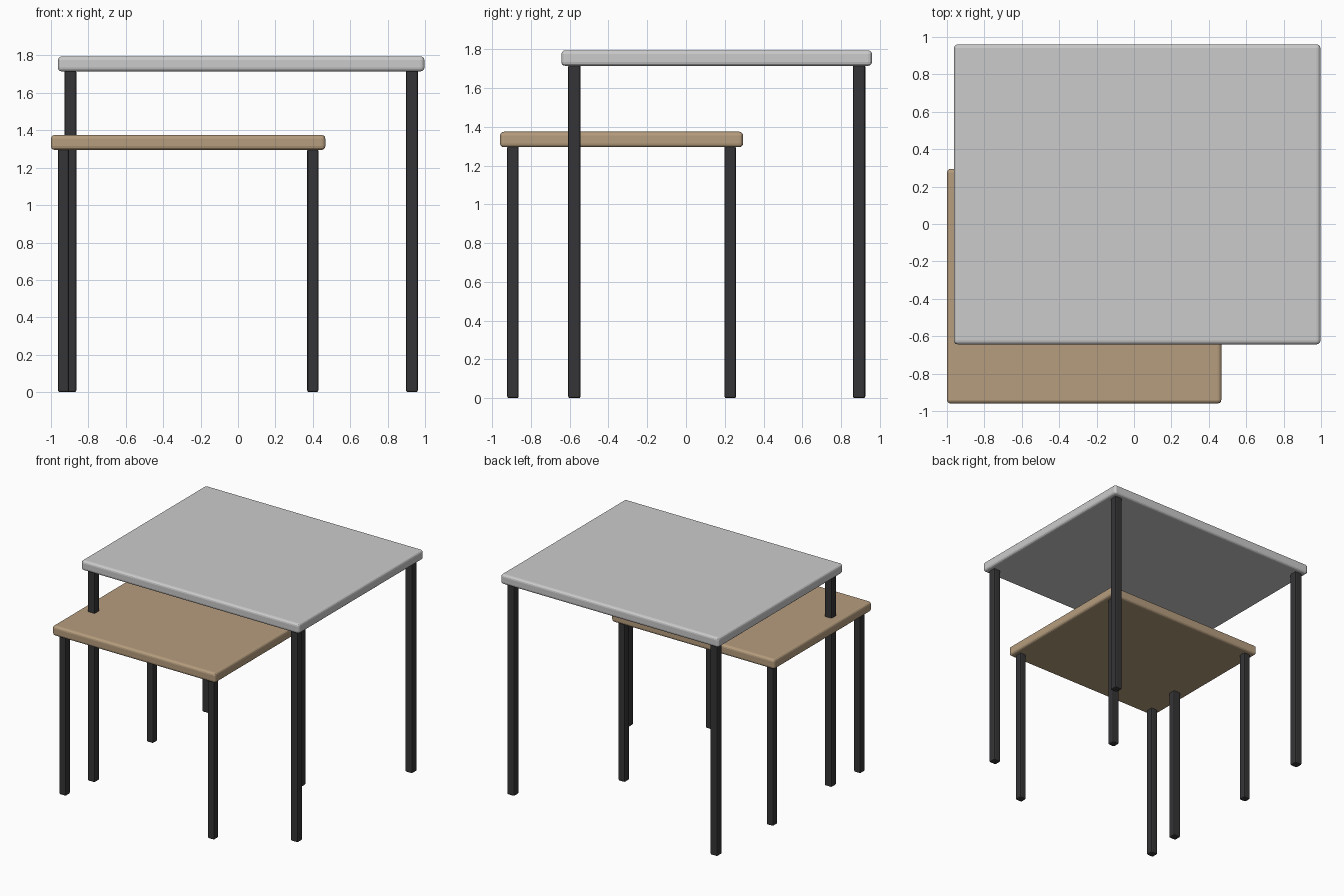
import bpy

if "Cube" in bpy.data.objects:
    bpy.data.objects.remove(bpy.data.objects["Cube"])


def material(name, rgb):
    m = bpy.data.materials.new(name)
    m.diffuse_color = (*rgb, 1)
    m.use_nodes = True
    m.node_tree.nodes["Principled BSDF"].inputs["Base Color"].default_value = m.diffuse_color
    return m


def rounded_box(name, x, y, z, bevel, segments, mat):
    """Bevelled box spanning the given (min, max) ranges."""
    spans = (x, y, z)
    bpy.ops.mesh.primitive_cube_add(size=1, location=[(a + b) / 2 for a, b in spans])
    ob = bpy.context.object
    ob.name = name
    ob.scale = [b - a for a, b in spans]
    bpy.ops.object.transform_apply(location=False, rotation=False, scale=True)
    mod = ob.modifiers.new("rounded_edges", 'BEVEL')
    mod.width = bevel
    mod.segments = segments
    ob.data.materials.append(mat)
    return ob


def table(name, x, y, z, inset, leg, top_mat, leg_mat):
    # Tabletop slab
    rounded_box(name + "_top", x, y, z, 0.02, 3, top_mat)
    # Four square legs with softened edges
    h = leg / 2
    for side, cx in (("left", x[0] + inset), ("right", x[1] - inset)):
        for end, cy in (("front", y[0] + inset), ("back", y[1] - inset)):
            rounded_box(f"{name}_{end}_{side}_leg", (cx - h, cx + h),
                        (cy - h, cy + h), (0, z[0] + 0.006), 0.01, 2, leg_mat)


black = material("black_metal", (0.035, 0.035, 0.038))
grey = material("pale_grey", (0.62, 0.62, 0.60))
wood = material("light_wood", (0.47, 0.34, 0.21))

# Large table behind, small table nested below it
table("large_table", (-0.963, 0.997), (-0.643, 0.96), (1.715, 1.795), 0.067, 0.064, grey, black)
table("small_table", (-1.0, 0.467), (-0.96, 0.295), (1.295, 1.375), 0.067, 0.06, wood, black)
